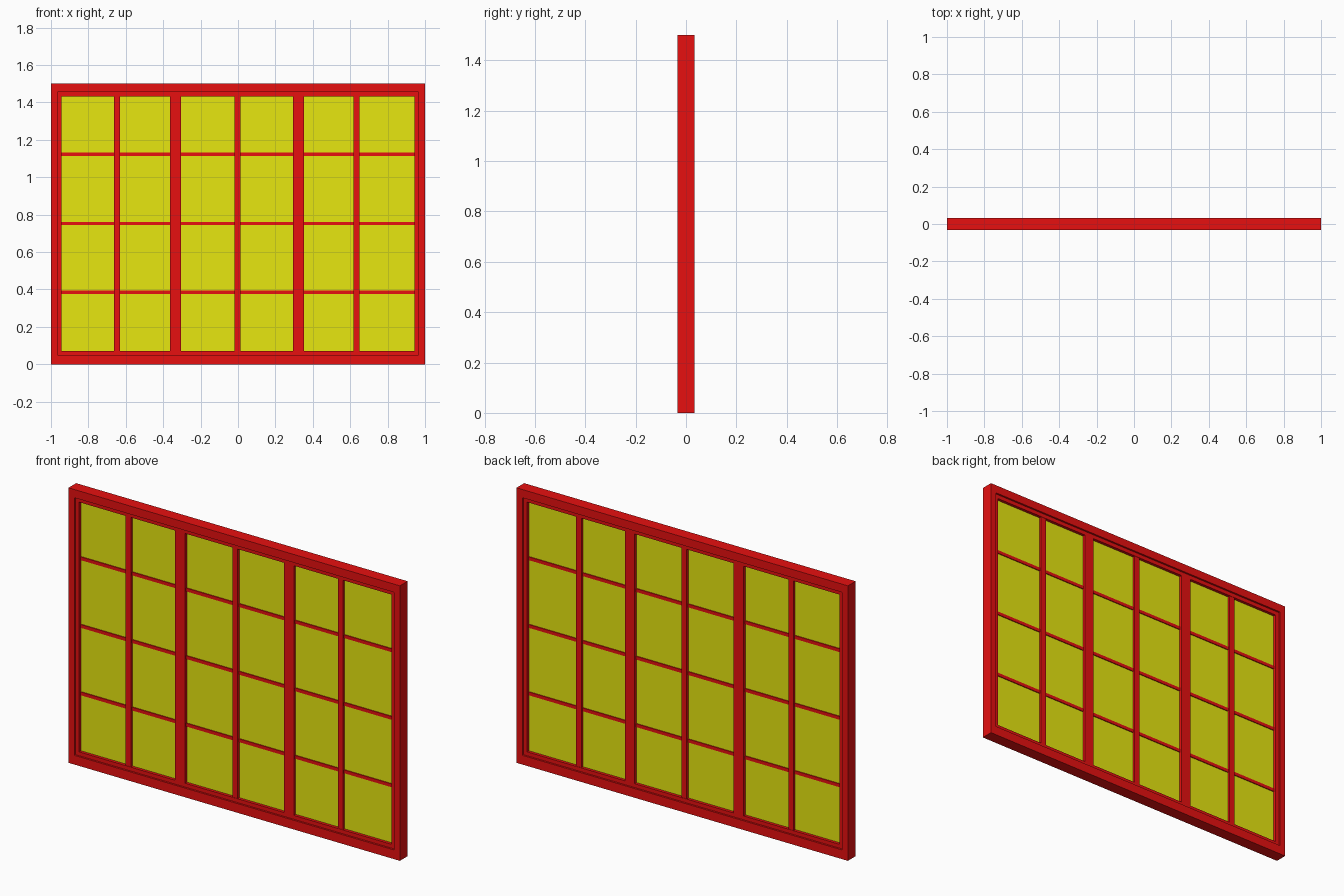
import bpy, bmesh

if "Cube" in bpy.data.objects:
    bpy.data.objects.remove(bpy.data.objects["Cube"])


def material(name, color):
    m = bpy.data.materials.new(name)
    m.diffuse_color = color
    m.use_nodes = True
    m.node_tree.nodes["Principled BSDF"].inputs["Base Color"].default_value = m.diffuse_color
    return m


RED = material("red_paint", (0.8, 0.005, 0.005, 1))
YELLOW = material("yellow_pane", (0.8, 0.8, 0.005, 1))


def finish(name, bm, mat):
    bmesh.ops.recalc_face_normals(bm, faces=bm.faces)
    me = bpy.data.meshes.new(name)
    bm.to_mesh(me)
    bm.free()
    me.materials.append(mat)
    ob = bpy.data.objects.new(name, me)
    bpy.context.collection.objects.link(ob)
    return ob


def box(name, x0, x1, z0, z1, half, mat):
    bm = bmesh.new()
    bmesh.ops.create_cube(bm, size=1)
    for v in bm.verts:
        v.co.x = x1 if v.co.x > 0 else x0
        v.co.y = half if v.co.y > 0 else -half
        v.co.z = z1 if v.co.z > 0 else z0
    return finish(name, bm, mat)


def ring(name, outer, inner, half, mat):
    """Mitred rectangular frame; rectangles are (x0, x1, z0, z1)."""
    bm = bmesh.new()
    loops = []
    for (x0, x1, z0, z1), y in ((outer, -half), (inner, -half), (inner, half), (outer, half)):
        loops.append([bm.verts.new((x, y, z)) for x, z in
                      ((x0, z0), (x1, z0), (x1, z1), (x0, z1))])
    for i in range(4):
        a, b = loops[i], loops[(i + 1) % 4]
        for k in range(4):
            n = (k + 1) % 4
            bm.faces.new((a[k], a[n], b[n], b[k]))
    return finish(name, bm, mat)


# Outer frame and the thinner inner stop
OPENING = (-0.965, 0.965, 0.05, 1.455)
GLAZED = (-0.943, 0.943, 0.071, 1.433)
ring("outer_frame", (-1, 1, 0, 1.5), OPENING, 0.033, RED)
ring("inner_stop", OPENING, GLAZED, 0.023, RED)
x0, x1, z0, z1 = GLAZED

# Wide mullions between the three lights
mullions = ((-0.364, -0.304), (0.294, 0.353))
for i, (a, b) in enumerate(mullions):
    box(f"mullion_{i + 1}", a, b, z0, z1, 0.023, RED)

# Each light: pane, one vertical bar, three thin horizontal bars
lights = ((x0, -0.364, -0.648), (-0.304, 0.294, -0.003), (0.353, x1, 0.633))
for i, (a, b, c) in enumerate(lights, 1):
    box(f"pane_{i}", a, b, z0, z1, 0.007, YELLOW)
    box(f"vertical_bar_{i}", c - 0.016, c + 0.016, z0, z1, 0.021, RED)
    for j, z in enumerate((0.385, 0.753, 1.122), 1):
        for side, p, q in (("left", a, c - 0.016), ("right", c + 0.016, b)):
            box(f"horizontal_bar_{i}_{j}_{side}", p, q, z - 0.009, z + 0.009, 0.012, RED)
